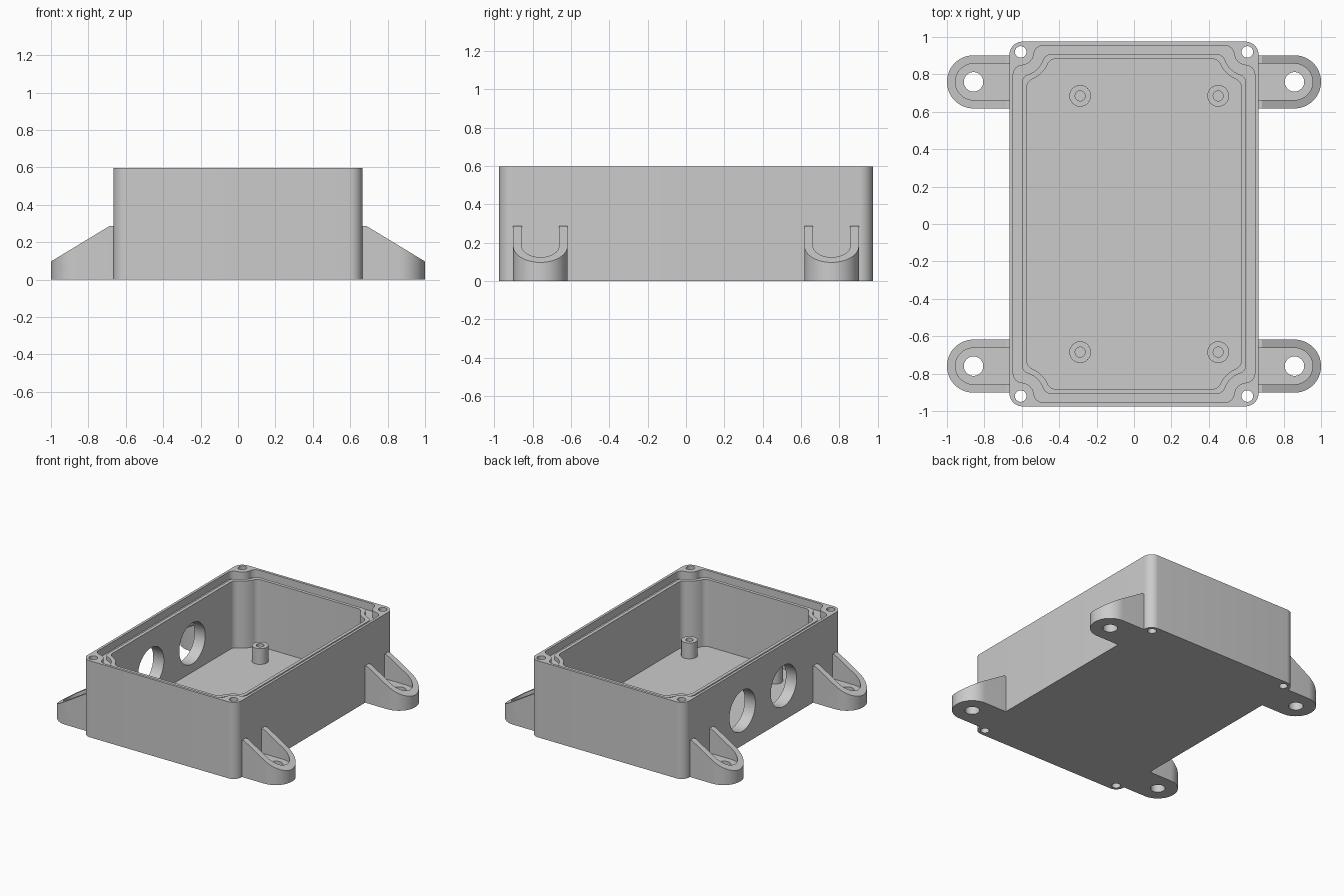
import bpy, bmesh
from math import pi, cos, sin, atan2, sqrt, radians
from mathutils import Matrix

cube = bpy.data.objects.get("Cube")
if cube:
    bpy.data.objects.remove(cube, do_unlink=True)

grey = bpy.data.materials.new("plain grey plastic")
grey.use_nodes = True
COLOUR = (0.6, 0.6, 0.6, 1)
grey.diffuse_color = COLOUR
grey.node_tree.nodes["Principled BSDF"].inputs["Base Color"].default_value = COLOUR

HX, HY, H = 0.666, 0.975, 0.598    # box half sizes and height
FLOOR = 0.045
SCREW = (0.606, 0.92)              # lid screw position in each corner
LUG_X, LUG_R = 0.858, 0.142        # lug bolt position and end radius


def arc(cx, cy, r, a0, a1, n=10):
    return [(cx + r * cos(a0 + (a1 - a0) * i / n),
             cy + r * sin(a0 + (a1 - a0) * i / n)) for i in range(n + 1)]


def circle(cx, cy, r, n=40):
    return arc(cx, cy, r, 0, 2 * pi, n)[:-1]


def four_corners(q):
    """Mirror one corner outline into a closed, four-cornered loop."""
    return (q + [(-x, y) for x, y in reversed(q)] + [(-x, -y) for x, y in q]
            + [(x, -y) for x, y in reversed(q)])


def notched(inset):
    """Rectangle inset from the box, curving around the corner screw bosses."""
    wx, wy, f, r = HX - inset, HY - inset, 0.05, 0.048 + 1.2 * inset
    cx, cy = SCREW
    ax, by = wx - f, wy - f
    ay = cy - sqrt((r + f) ** 2 - (cx - ax) ** 2)
    bx = cx - sqrt((r + f) ** 2 - (cy - by) ** 2)
    q = arc(ax, ay, f, 0, atan2(cy - ay, cx - ax), 8)
    q += arc(cx, cy, r, atan2(ay - cy, ax - cx),
             atan2(by - cy, bx - cx) % (2 * pi) - 2 * pi, 10)[1:-1]
    q += arc(bx, by, f, atan2(cy - by, cx - bx), pi / 2, 8)
    return four_corners(q)


def stadium(x0, r):
    return [(x0, -r)] + arc(LUG_X, 0, r, -pi / 2, pi / 2, 28) + [(x0, r)]


def prism(name, pts, z0, z1, matrix=None):
    bm = bmesh.new()
    face = bm.faces.new([bm.verts.new((x, y, z0)) for x, y in pts])
    top = bmesh.ops.extrude_face_region(bm, geom=[face])["geom"]
    bmesh.ops.translate(bm, vec=(0, 0, z1 - z0),
                        verts=[v for v in top if isinstance(v, bmesh.types.BMVert)])
    if matrix:
        bm.transform(matrix)
    bmesh.ops.recalc_face_normals(bm, faces=bm.faces)
    mesh = bpy.data.meshes.new(name)
    bm.to_mesh(mesh)
    bm.free()
    obj = bpy.data.objects.new(name, mesh)
    bpy.context.scene.collection.objects.link(obj)
    return obj


def cut(obj, *cutters):
    """Subtract each cutter, keep the result and drop the cutter."""
    for c in cutters:
        mod = obj.modifiers.new("cut", 'BOOLEAN')
        mod.operation, mod.solver, mod.object = 'DIFFERENCE', 'EXACT', c
        bpy.context.view_layer.update()
        deps = bpy.context.evaluated_depsgraph_get()
        mesh = bpy.data.meshes.new_from_object(obj.evaluated_get(deps))
        obj.modifiers.clear()
        obj.data = mesh
        bpy.data.objects.remove(c, do_unlink=True)
    return obj


parts = []

# Box shell with cavity, gasket groove and a lower lip inside it
R = 0.07
box = prism("enclosure_box", four_corners(arc(HX - R, HY - R, R, 0, pi / 2)), 0, H)
groove = cut(prism("groove", notched(0.02), H - 0.06, H + 0.1),
             prism("lip", notched(0.066), H - 0.2, H - 0.03))
cut(box, prism("cavity", notched(0.092), FLOOR, H + 0.1), groove)

# Lid screw holes through the corners
for sx in (-1, 1):
    for sy in (-1, 1):
        cut(box, prism("screw_hole", circle(sx * SCREW[0], sy * SCREW[1], 0.031, 24),
                       -0.1, H + 0.1))

# Two round cable openings in one long wall
for y in (-0.255, 0.255):
    place = Matrix.Translation((-HX, y, 0.27)) @ Matrix.Rotation(pi / 2, 4, 'Y')
    cut(box, prism("cable_hole", circle(0, 0, 0.16, 48), -0.15, 0.15, place))
parts.append(box)

# Sloped mounting lug with a pocket and a bolt hole
lug = prism("mounting_lug", stadium(0.65, LUG_R), 0, 0.288)
slope = [(0.685, 0.288), (1.0, 0.097), (1.1, 0.036), (1.1, 0.5), (0.685, 0.5)]
cut(lug,
    prism("slope", slope, -0.3, 0.3, Matrix.Rotation(pi / 2, 4, 'X')),
    prism("pocket", stadium(0.6, 0.097), 0.097, 0.5),
    prism("bolt_hole", circle(LUG_X, 0, 0.052), -0.1, 0.3))
lug_mesh = lug.data
bpy.data.objects.remove(lug, do_unlink=True)
for side, turn in (("left", 0), ("right", pi)):
    for end, y in (("front", -0.76), ("back", 0.76)):
        o = bpy.data.objects.new(f"mounting_lug_{end}_{side}", lug_mesh)
        o.location.y, o.rotation_euler.z = y, turn
        bpy.context.scene.collection.objects.link(o)
        parts.append(o)

# Board standoffs on the floor
for x in (-0.288, 0.45):
    for y in (-0.685, 0.685):
        post = prism("board_standoff", circle(x, y, 0.058, 32), FLOOR - 0.01, 0.168)
        parts.append(cut(post, prism("pilot", circle(x, y, 0.027, 20), FLOOR, 0.4)))

# Material and shading
bpy.ops.object.select_all(action='DESELECT')
for o in parts:
    o.data.materials.clear()
    o.data.materials.append(grey)
    o.select_set(True)
bpy.context.view_layer.objects.active = box
bpy.ops.object.shade_smooth_by_angle(angle=radians(30))
